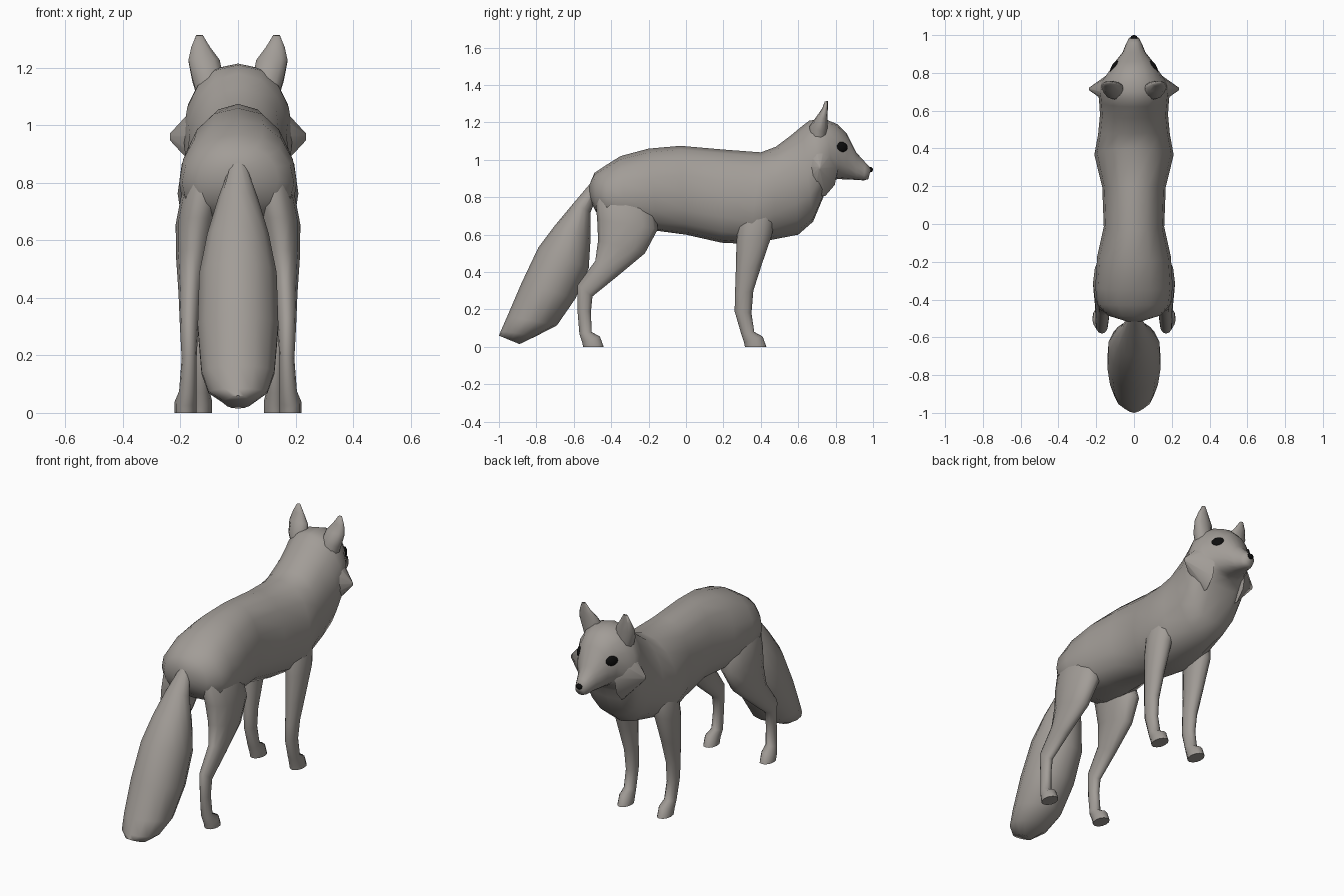
import bpy, bmesh, math


def material(name, r, g, b):
    m = bpy.data.materials.new(name)
    m.diffuse_color = (r, g, b, 1)
    return m


black = material("black", .004, .004, .004)
fur = material("fur", .36, .335, .31)


def finish(ob, mirror, mat, angle=70):
    if mirror:
        m = ob.modifiers.new("Mirror", 'MIRROR')
        m.use_axis = (True, False, False)
    ob.data.materials.append(mat)
    bpy.ops.object.select_all(action='DESELECT')
    ob.select_set(True)
    bpy.context.view_layer.objects.active = ob
    bpy.ops.object.shade_smooth_by_angle(angle=math.radians(angle))


def loft(name, sections, n=14, mirror=False, e=1.0):
    """Section: (y, z) of one edge, (y, z) of the other edge, half width,
    centre x, skew p (over 1 moves the widest point to the second edge).
    e under 1 makes the rings boxier."""
    bm = bmesh.new()
    rings = []
    for y1, z1, y2, z2, w, cx, p in sections:
        ring = []
        for i in range(n):
            a = 2 * math.pi * i / n
            t = (0.5 + 0.5 * math.cos(a)) ** p
            s = math.copysign(abs(math.sin(a)) ** e, math.sin(a)) if i % (n / 2) else 0
            ring.append(bm.verts.new((cx + w * s, y2 + (y1 - y2) * t, z2 + (z1 - z2) * t)))
        rings.append(ring)
    for r, s in zip(rings, rings[1:]):
        for i in range(n):
            j = (i + 1) % n
            bm.faces.new((r[i], r[j], s[j], s[i]))
    bm.faces.new(rings[0])
    bm.faces.new(rings[-1])
    bmesh.ops.recalc_face_normals(bm, faces=bm.faces)
    me = bpy.data.meshes.new(name)
    bm.to_mesh(me)
    bm.free()
    ob = bpy.data.objects.new(name, me)
    bpy.context.collection.objects.link(ob)
    finish(ob, mirror, fur)


# Torso, neck and head: top edge, belly edge
loft("body", [
    (-.515, .87, -.515, .79, .04, 0, 1),
    (-.49, .93, -.48, .72, .14, 0, 1.2),
    (-.43, .97, -.42, .67, .195, 0, 1.2),
    (-.35, 1.02, -.32, .63, .205, 0, 1.2),
    (-.20, 1.06, -.15, .62, .195, 0, 1.2),
    (-.03, 1.075, 0, .60, .16, 0, 1.1),
    (.20, 1.055, .19, .557, .168, 0, 1.1),
    (.40, 1.04, .34, .55, .21, 0, 1.2),
    (.48, 1.07, .47, .575, .19, 0, 1.1),
    (.56, 1.13, .60, .60, .18, 0, 1),
    (.62, 1.18, .68, .67, .185, 0, 1.1),
    (.66, 1.21, .73, .79, .19, 0, 1.2),
    (.70, 1.215, .755, .85, .185, 0, 1.3),
    (.75, 1.215, .785, .895, .16, 0, 1.2),
    (.81, 1.19, .82, .897, .127, 0, 1.1),
    (.86, 1.14, .86, .895, .10, 0, 1.1),
    (.91, 1.04, .91, .893, .06, 0, 1.1),
    (.96, .985, .95, .89, .042, 0, 1.1),
    (.99, .955, .975, .897, .027, 0, 1),
], 16, e=.88)

# Bushy tail: outer edge, inner edge
loft("tail", [
    (-.49, .90, -.47, .82, .025, 0, 1),
    (-.60, .77, -.51, .72, .07, 0, 1),
    (-.70, .65, -.51, .58, .11, 0, 1),
    (-.79, .53, -.52, .42, .138, 0, 1),
    (-.88, .34, -.59, .26, .144, 0, 1),
    (-.955, .165, -.69, .115, .13, 0, 1),
    (-.99, .085, -.80, .058, .105, 0, 1),
    (-1.0, .06, -.89, .015, .05, 0, 1),
])

# Legs: front edge, back edge
loft("hind_leg", [
    (-.22, .88, -.46, .88, .04, .09, 1),
    (-.17, .77, -.485, .80, .075, .117, 1),
    (-.15, .63, -.475, .68, .075, .142, 1),
    (-.22, .50, -.47, .57, .06, .155, 1),
    (-.37, .375, -.485, .46, .042, .165, 1),
    (-.50, .27, -.58, .33, .032, .17, 1),
    (-.508, .19, -.58, .19, .026, .17, 1),
    (-.505, .08, -.57, .07, .03, .175, 1),
    (-.46, .055, -.555, .025, .038, .182, 1),
    (-.44, .0, -.55, .0, .038, .182, 1),
], 12, True)
loft("front_leg", [
    (.45, .86, .31, .86, .05, .09, 1),
    (.48, .72, .28, .71, .075, .117, 1),
    (.46, .60, .27, .56, .058, .138, 1),
    (.405, .44, .266, .40, .045, .138, 1),
    (.36, .30, .262, .28, .036, .135, 1),
    (.35, .18, .26, .19, .03, .132, 1),
    (.365, .08, .295, .07, .032, .13, 1),
    (.41, .055, .31, .025, .038, .128, 1),
    (.43, .0, .315, .0, .038, .128, 1),
], 12, True)

# Ears
loft("ear", [
    (.75, 1.08, .66, 1.09, .05, .09, 1),
    (.755, 1.14, .66, 1.18, .057, .105, 1),
    (.757, 1.215, .70, 1.235, .057, .118, 1),
    (.758, 1.27, .728, 1.275, .034, .13, 1),
    (.758, 1.315, .742, 1.312, .012, .134, 1),
], 10, True)

# Pointed cheek ruffs
bpy.ops.mesh.primitive_cone_add(vertices=10, radius1=.16, radius2=.012, depth=.13,
                                location=(.172, .715, .96), rotation=(0, math.pi / 2, 0))
ruff = bpy.context.object
ruff.name = "cheek_ruff"
ruff.scale = (1, .62, 1)
bpy.ops.object.transform_apply(location=True, rotation=True, scale=True)
finish(ruff, True, fur)


def ball(name, loc, scale, rot, mirror):
    bpy.ops.mesh.primitive_uv_sphere_add(segments=16, ring_count=8, location=loc)
    ob = bpy.context.object
    ob.name = name
    ob.scale, ob.rotation_euler = scale, rot
    bpy.ops.object.transform_apply(location=True, rotation=True, scale=True)
    finish(ob, mirror, black)


# Eyes and nose
ball("eye", (.105, .832, 1.068), (.014, .037, .028), (0, -.1, .5), True)
ball("nose", (0, .983, .948), (.02, .017, .015), (0, 0, 0), False)
